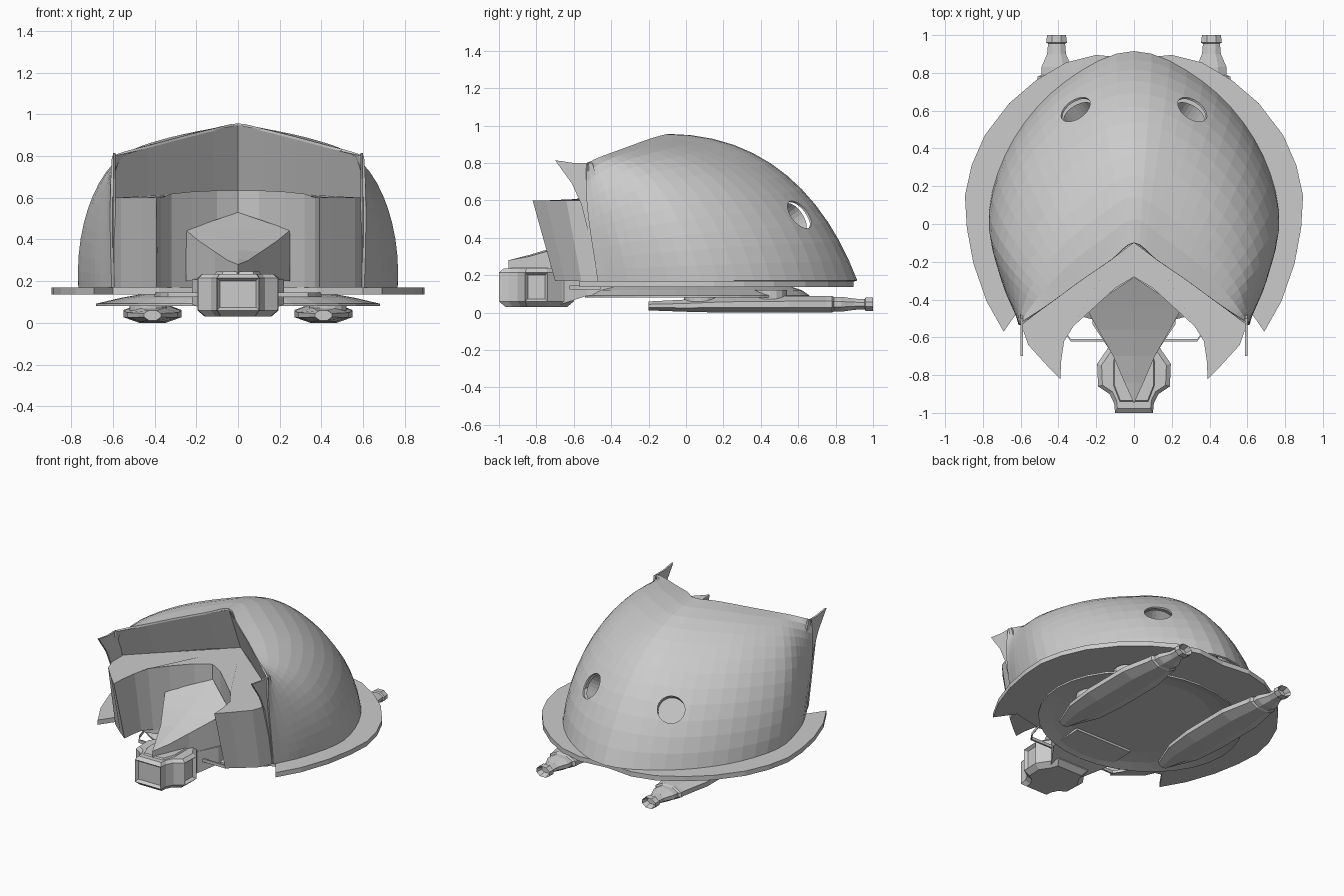
import bpy, bmesh, math
from mathutils import Vector

if "Cube" in bpy.data.objects:
    bpy.data.objects.remove(bpy.data.objects["Cube"])

grey = bpy.data.materials.new("light_grey")
grey.diffuse_color = (0.6, 0.6, 0.6, 1)
grey.use_nodes = True
grey.node_tree.nodes["Principled BSDF"].inputs["Base Color"].default_value = grey.diffuse_color


def make(name, verts, faces):
    me = bpy.data.meshes.new(name)
    me.from_pydata([tuple(v) for v in verts], [], faces)
    bm = bmesh.new()
    bm.from_mesh(me)
    bmesh.ops.recalc_face_normals(bm, faces=bm.faces)
    bm.to_mesh(me)
    bm.free()
    me.materials.append(grey)
    ob = bpy.data.objects.new(name, me)
    bpy.context.collection.objects.link(ob)
    return ob


def loft(name, rings, closed=True, caps=True):
    """Skin a list of equal-length point rows."""
    n, m = len(rings[0]), len(rings)
    faces = []
    for i in range(m - 1):
        for j in range(n if closed else n - 1):
            k = (j + 1) % n
            faces.append((i * n + j, i * n + k, (i + 1) * n + k, (i + 1) * n + j))
    if caps:
        faces += [tuple(range(n)), tuple(range((m - 1) * n, m * n))]
    return make(name, [p for r in rings for p in r], faces)


def both(half):
    """Close a half outline (centre to centre) by mirroring it in x."""
    return half + [(-p[0], *p[1:]) for p in reversed(half) if abs(p[0]) > 1e-6]


def catmull(a, b, c, d, t):
    return 0.5 * (2 * b + (c - a) * t + (2 * a - 5 * b + 4 * c - d) * t * t
                  + (3 * b - a - 3 * c + d) * t ** 3)


def inset(ob, test, width, depth):
    bm = bmesh.new()
    bm.from_mesh(ob.data)
    bm.normal_update()
    sel = [f for f in bm.faces if test(f)]
    bmesh.ops.inset_individual(bm, faces=sel, thickness=width, depth=depth)
    bm.to_mesh(ob.data)
    bm.free()


# Domed shell: bezier ribs running from the base up to the V-shaped brow
ribs = [
    [(0, .91, .17), (0, .74, .62), (0, .42, .95), (0, -.10, .95)],
    [(.36, .75, .17), (.36, .65, .58), (.24, .30, .94), (.12, -.19, .925)],
    [(.63, .45, .17), (.63, .36, .55), (.50, .08, .90), (.28, -.30, .885)],
    [(.76, .08, .17), (.78, 0, .50), (.64, -.20, .83), (.43, -.41, .845)],
    [(.70, -.25, .17), (.72, -.30, .45), (.64, -.40, .72), (.53, -.48, .82)],
    [(.60, -.47, .17), (.61, -.50, .40), (.61, -.55, .60), (.60, -.53, .80)],
]
ribs = [[Vector(p) for p in r] for r in ribs]
flip = lambda r: [Vector((-p.x, p.y, p.z)) for p in r]
ext = [flip(ribs[1])] + ribs + [[2 * p - q for p, q in zip(ribs[5], ribs[4])]]
columns = []
for s in range(5):
    for k in range(4 if s < 4 else 5):
        c = [catmull(*(ext[s + i][j] for i in range(4)), k / 4) for j in range(4)]
        col = []
        for i in range(13):
            t = i / 12
            w = ((1 - t) ** 3, 3 * t * (1 - t) ** 2, 3 * t * t * (1 - t), t ** 3)
            col.append(sum((a * b for a, b in zip(c, w)), Vector()))
        columns.append(col)
full = [flip(c) for c in reversed(columns[1:])] + columns
shell = loft("shell", full, closed=False, caps=False)
sol = shell.modifiers.new("thickness", 'SOLIDIFY')
sol.thickness, sol.offset = 0.012, 0

# Round ports in the rear of the shell, each with a shallow socket
for s in (-1, 1):
    axis = Vector((s * .45, .72, .5)).normalized()
    u = axis.cross(Vector((0, 0, 1))).normalized()
    v = axis.cross(u)
    centre = Vector((s * .305, .60, .52))

    def circle(r, d):
        return [centre + axis * d + r * (u * math.cos(a) + v * math.sin(a))
                for a in (i * math.tau / 24 for i in range(24))]
    cut = loft("port_cutter", [circle(.088, -.12), circle(.088, .15)])
    cut.hide_render = True
    cut.hide_viewport = True
    bo = shell.modifiers.new("port", 'BOOLEAN')
    bo.object, bo.operation, bo.solver = cut, 'DIFFERENCE', 'EXACT'
    sock = loft("port_socket", [circle(.088, -.02), circle(.088, -.12)], caps=False)
    make("port_floor", circle(.088, -.12), [tuple(range(24))])

# Thin side horns on the front edge of the shell
horn = [(-.47, .17), (-.51, .38), (-.56, .58), (-.61, .69), (-.70, .815),
        (-.60, .80), (-.50, .80), (-.44, .6), (-.42, .17)]
for s in (-1, 1):
    loft("side_horn", [[(s * x, y, z) for y, z in horn] for x in (.588, .60)])

# Recessed brow wall, undercut below the V edge
top = both([(0, -.10, .95), (.12, -.19, .925), (.28, -.30, .885), (.43, -.41, .845), (.60, -.53, .80)])
low = both([(0, .03, .63), (.12, -.06, .63), (.28, -.19, .62), (.43, -.30, .605), (.59, -.43, .595)])
brow = make("brow_wall", top + low,
            [(i, i + 1, i + 10, i + 9) for i in list(range(4)) + [5, 6, 7]]
            + [(0, 8, 17, 9)])

# Cheek block: shelf, outer cheeks and the arched recess between them
plan = [(0, .03), (.59, -.43), (.595, -.54), (.56, -.64), (.46, -.75), (.39, -.82), (.385, -.72),
        (.37, -.62), (.32, -.54), (.22, -.45), (.10, -.34), (0, -.28)]
shelf = both([(x, y, .60 + .035 * max(0, min(1, (.5 - x) * 3)) * (y > -.6)) for x, y in plan])
foot = both([(x, y + .12 * max(0, min(1, (-.28 - y) / .54)), .17) for x, y in plan])
loft("cheek_block", [foot, shelf])

# Beak: ridged top with concave edges and upright sides
edge = [(.25, -.45, .445), (.19, -.56, .395), (.11, -.70, .34), (.05, -.84, .30)]
ridge = [(0, -.28, .53), (0, -.45, .45), (0, -.56, .402), (0, -.70, .35), (0, -.84, .308), (0, -.95, .28)]
verts = ridge[:]
faces = []
for s in (-1, 1):
    b = len(verts)
    e = [ridge[0]] + edge + [ridge[5]]
    verts += [(s * x, y, z) for x, y, z in e] + [(s * x, y, .2) for x, y, z in e]
    for i in range(5):
        faces += [(i, i + 1, b + i + 1, b + i), (b + i, b + i + 1, b + i + 7, b + i + 6)]
make("beak", verts, faces)

# Flat eave around the base, closing the underside
eave = [(0, .875), (.20, .895), (.36, .855), (.52, .76), (.66, .64), (.79, .47), (.86, .31), (.895, .15),
        (.885, -.02), (.85, -.21), (.78, -.41), (.69, -.57), (.60, -.44), (.38, -.49), (.2, -.44), (0, -.40)]
loft("eave", [both([(x, y, z) for x, y in eave]) for z in (.137, .17)])


# Underbody dish with a drooping rim
def oval(rx, ry, z):
    return [(rx * math.cos(a), .06 + ry * math.sin(a), z)
            for a in (i * math.tau / 32 for i in range(32))]


loft("underbody", [oval(.45, .45, .115), oval(.56, .54, .10), oval(.68, .60, .08), oval(.68, .60, .092),
                   oval(.56, .56, .12), oval(.45, .5, .14)])

# Long pods with tapered nozzles, and round mounts above them
stations = [(-.20, .04, .012, .06), (.0, .12, .005, .07), (.2, .14, 0, .085), (.55, .14, 0, .09),
            (.75, .10, 0, .09), (.78, .10, 0, .09), (.79, .08, .005, .085), (.83, .08, .005, .085),
            (.90, .05, .015, .075), (.955, .045, .018, .072), (.96, .055, .008, .082), (1, .05, .01, .08)]
for s in (-1, 1):
    rings = []
    for y, w, lo, hi in stations:
        mid, q = (lo + hi) / 2, (hi - lo) * .18
        sec = [(w, mid - q), (w, mid + q), (w * .45, hi), (-w * .45, hi),
               (-w, mid + q), (-w, mid - q), (-w * .45, lo), (w * .45, lo)]
        rings.append([(s * .41 + x, y, z) for x, z in sec])
    pod = loft("pod", rings)
    inset(pod, lambda f: f.normal.y > .9 and f.calc_center_median().y > .99, .015, -.04)
    for y in (.08, .45):
        loft("pod_mount", [[(s * .43 + .09 * math.cos(i * math.tau / 16), y + .09 * math.sin(i * math.tau / 16), z)
                            for i in range(16)] for z in (.06, .12)])

# Front unit: waisted box with recessed panels, raised cap and neck
box = [(0, -1), (.10, -1), (.105, -.95), (.13, -.90), (.19, -.86), (.195, -.74), (.14, -.66), (.12, -.60), (0, -.60)]


def slab(k, z):
    return both([(x * k, -.8 + (y + .8) * k, z) for x, y in box])


unit = loft("front_unit", [slab(.82, .03), slab(1, .06), slab(1, .215), slab(.88, .235)])
bm = bmesh.new()
bm.from_mesh(unit.data)
bmesh.ops.dissolve_limit(bm, angle_limit=.01, verts=bm.verts, edges=bm.edges)
bm.to_mesh(unit.data)
bm.free()
inset(unit, lambda f: (f.normal.y < -.98 or abs(f.normal.x) > .95) and f.calc_area() > .015, .02, -.02)
cap = [(0, -.95), (.08, -.95), (.115, -.86), (.115, -.72), (.08, -.62), (0, -.62)]
loft("front_cap", [both([(x * k, -.79 + (y + .79) * k, z) for x, y in cap]) for k, z in ((1, .22), (.9, .245))])
loft("neck", [[(-w, y, a), (w, y, a), (w, y, b), (-w, y, b)] for y, w, a, b in
              ((-.68, .12, .04, .2), (-.53, .22, .09, .21), (-.30, .22, .10, .21))])

# Thin strut frame beside the neck
path = [(.10, -.622), (.335, -.622), (.37, -.57), (.40, -.47)]
for s in (-1, 1):
    loft("strut", [[(s * x, y + dy, z) for dy, z in ((0, .125), (.012, .125), (.012, .145), (0, .145))]
                   for x, y in path])
